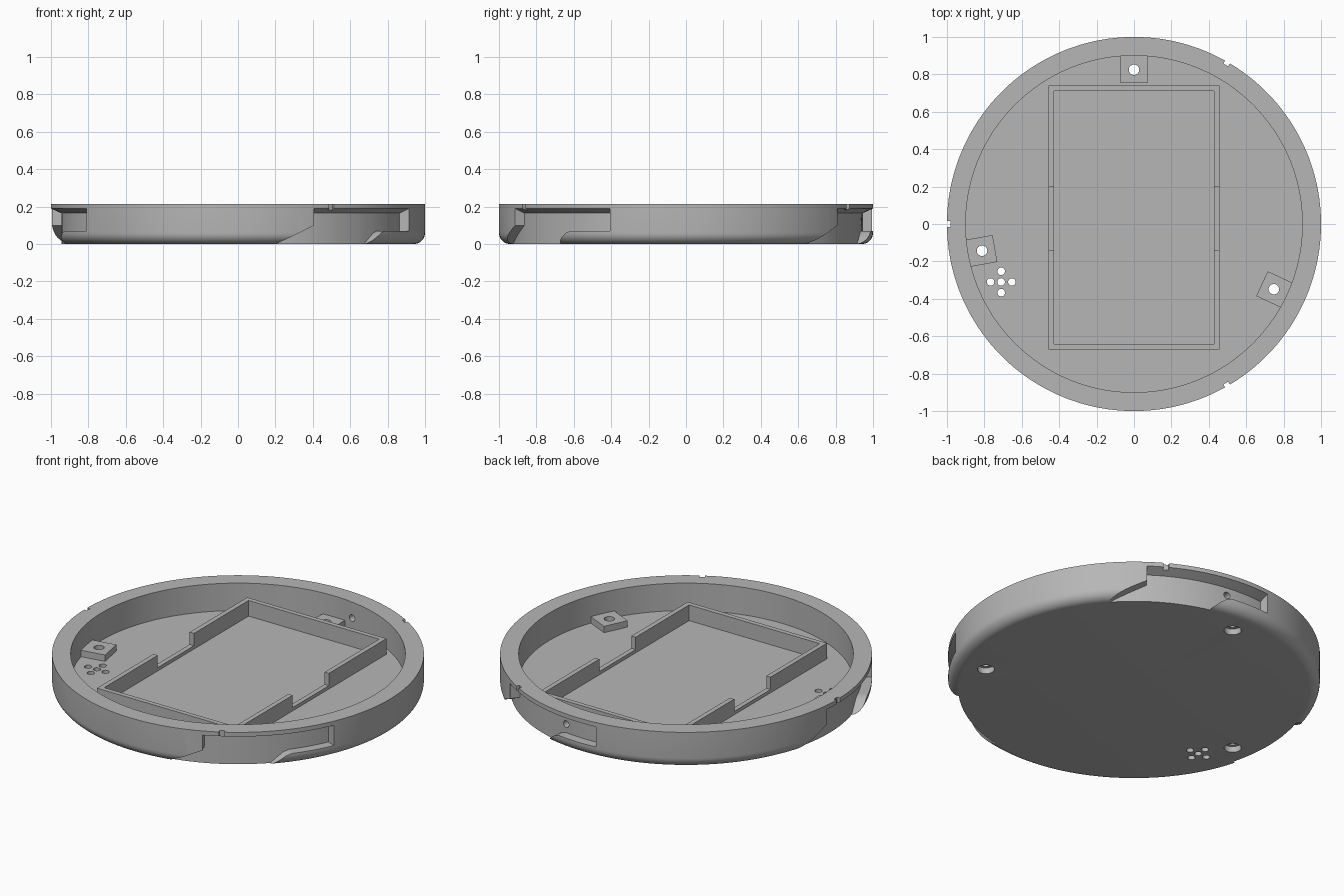
import bpy, bmesh, math
from mathutils import Matrix, Vector

cube = bpy.data.objects.get("Cube")
if cube:
    bpy.data.objects.remove(cube, do_unlink=True)

grey = bpy.data.materials.new("plain_grey")
grey.use_nodes = True
grey.diffuse_color = (0.47, 0.47, 0.47, 1)
grey.node_tree.nodes["Principled BSDF"].inputs["Base Color"].default_value = grey.diffuse_color

SEG = 180
HEIGHT, FLOOR, FILLET = 0.215, 0.052, 0.06
INNER, WEB = 0.9, 0.945


def finish(name, bm):
    """Turn a bmesh into a named grey object."""
    bmesh.ops.remove_doubles(bm, verts=bm.verts, dist=1e-5)
    bmesh.ops.recalc_face_normals(bm, faces=bm.faces)
    mesh = bpy.data.meshes.new(name)
    bm.to_mesh(mesh)
    bm.free()
    mesh.materials.append(grey)
    obj = bpy.data.objects.new(name, mesh)
    bpy.context.collection.objects.link(obj)
    return obj


def box(bm, lo, hi, matrix=Matrix()):
    lo, hi = Vector(lo), Vector(hi)
    place = matrix @ Matrix.Translation((lo + hi) / 2) @ Matrix.Diagonal((*(hi - lo), 1))
    bmesh.ops.create_cube(bm, size=1, matrix=place)


def rod(name, radius, z0, z1, x, y):
    """Vertical cylinder."""
    bm = bmesh.new()
    bmesh.ops.create_cone(bm, cap_ends=True, segments=32, radius1=radius, radius2=radius,
                          depth=z1 - z0, matrix=Matrix.Translation((x, y, (z0 + z1) / 2)))
    return finish(name, bm)


def activate(obj):
    bpy.ops.object.select_all(action="DESELECT")
    obj.select_set(True)
    bpy.context.view_layer.objects.active = obj


def cut(obj, cutter):
    """Subtract the cutter and discard it."""
    cutter.hide_render = True
    activate(obj)
    mod = obj.modifiers.new("cut", "BOOLEAN")
    mod.operation, mod.solver, mod.object = "DIFFERENCE", "EXACT", cutter
    bpy.ops.object.modifier_apply(modifier=mod.name)
    bpy.data.objects.remove(cutter, do_unlink=True)


# Round tray body: lathed section with a rounded lower edge
profile = [(0, 0)]
for i in range(9):
    a = math.pi / 2 * i / 8
    profile.append((1 - FILLET + FILLET * math.sin(a), FILLET - FILLET * math.cos(a)))
profile += [(1, HEIGHT), (INNER, HEIGHT), (INNER, FLOOR), (0, FLOOR)]
bm = bmesh.new()
verts = [bm.verts.new((r, 0, z)) for r, z in profile]
edges = [bm.edges.new(pair) for pair in zip(verts, verts[1:])]
bmesh.ops.spin(bm, geom=verts + edges, cent=(0, 0, 0), axis=(0, 0, 1),
               angle=2 * math.pi, steps=SEG, use_merge=True)
tray = finish("tray_body", bm)


def slot_cutter(turn):
    """Twist-lock slot: flared entry at the bottom, then a run above a lip."""
    columns = []                       # angle, low z, high z, sloped roof
    for a in range(-80, -65, 2):
        columns.append((a, -0.03, 0.1 + (a + 66) * 0.1 / 12, False))
    for a in range(-66, -45, 2):
        columns.append((a, -0.03, 0.165, True))
    for a, z in ((-44.5, 0.0), (-42, 0.035), (-40, 0.06), (-38, 0.07)):
        columns.append((a, z, 0.165, True))
    for a in range(-36, -23, 2):
        columns.append((a, 0.07, 0.165, True))
    bm = bmesh.new()
    rings = []
    outer = 1.03
    for a, lo, hi, sloped in columns:
        t = math.radians(a + turn)
        rise = (outer - WEB) * 0.45 if sloped else 0
        ring = [(WEB, lo), (outer, lo), (outer, max(hi + rise, lo)), (WEB, max(hi, lo))]
        rings.append([bm.verts.new((r * math.cos(t), r * math.sin(t), z)) for r, z in ring])
    for p, q in zip(rings, rings[1:]):
        for k in range(4):
            n = (k + 1) % 4
            quad = [p[k], p[n], q[n], q[k]]
            # the entry meets the run on one shared radial plane
            if (p[0].co - q[0].co).length < 1e-6:
                if k == 2:
                    bm.faces.new(quad)
                continue
            bm.faces.new(quad)
    bm.faces.new(rings[0])
    bm.faces.new(rings[-1])
    return finish("slot_cutter", bm)


# Three twist-lock slots, each with a small marker notch above
for turn in (0, 120, 240):
    cut(tray, slot_cutter(turn))
    bm = bmesh.new()
    box(bm, (0.982, -0.015, 0.15), (1.05, 0.015, 0.25),
        Matrix.Rotation(math.radians(turn - 60), 4, "Z"))
    cut(tray, finish("notch_cutter", bm))

# Small cable hole through one slot wall
bm = bmesh.new()
bmesh.ops.create_cone(bm, cap_ends=True, segments=24, radius1=0.02, radius2=0.02, depth=0.2,
                      matrix=Matrix.Rotation(math.radians(82), 4, "Z")
                      @ Matrix.Translation((0.93, 0, 0.12))
                      @ Matrix.Rotation(math.pi / 2, 4, "Y"))
cut(tray, finish("cable_hole_cutter", bm))

# Vent holes in a cross
for dx, dy in ((0, 0), (1, 0), (-1, 0), (0, 1), (0, -1)):
    cut(tray, rod("vent_cutter", 0.02, -0.1, 0.1, -0.71 + dx * 0.057, -0.31 + dy * 0.057))

# Screw pads with through holes and counterbores below
parts = [tray]
for number, angle in enumerate((90, 190, -25), 1):
    t = math.radians(angle)
    x, y = 0.825 * math.cos(t), 0.825 * math.sin(t)
    bm = bmesh.new()
    box(bm, (0.755, -0.073, FLOOR - 0.004), (0.905, 0.073, 0.09), Matrix.Rotation(t, 4, "Z"))
    pad = finish(f"screw_pad_{number}", bm)
    for part in (pad, tray):
        cut(part, rod("screw_cutter", 0.028, -0.1, 0.2, x, y))
    cut(tray, rod("counterbore_cutter", 0.046, -0.1, 0.035, x, y))
    parts.append(pad)

# Rectangular holder frame: long sides dip in the middle
X, Y0, Y1, WALL, TOP, LOW = 0.457, -0.67, 0.74, 0.028, 0.145, 0.072
BASE = FLOOR - 0.004
side = [(Y0, BASE), (Y1, BASE), (Y1, TOP), (0.2, TOP), (0.2, LOW),
        (-0.14, LOW), (-0.14, TOP), (Y0, TOP)]
for name, sign in (("left", 1), ("right", -1)):
    bm = bmesh.new()
    face = bm.faces.new([bm.verts.new((sign * X, y, z)) for y, z in side])
    grown = bmesh.ops.extrude_face_region(bm, geom=[face])["geom"]
    bmesh.ops.translate(bm, vec=(-sign * WALL, 0, 0),
                        verts=[g for g in grown if isinstance(g, bmesh.types.BMVert)])
    parts.append(finish(f"frame_{name}_side", bm))
for name, y in (("front", Y0), ("back", Y1 - WALL)):
    bm = bmesh.new()
    box(bm, (WALL - X, y, BASE), (X - WALL, y + WALL, TOP))
    parts.append(finish(f"frame_{name}_side", bm))

for part in parts:
    activate(part)
    bpy.ops.object.shade_smooth_by_angle(angle=math.radians(25))
